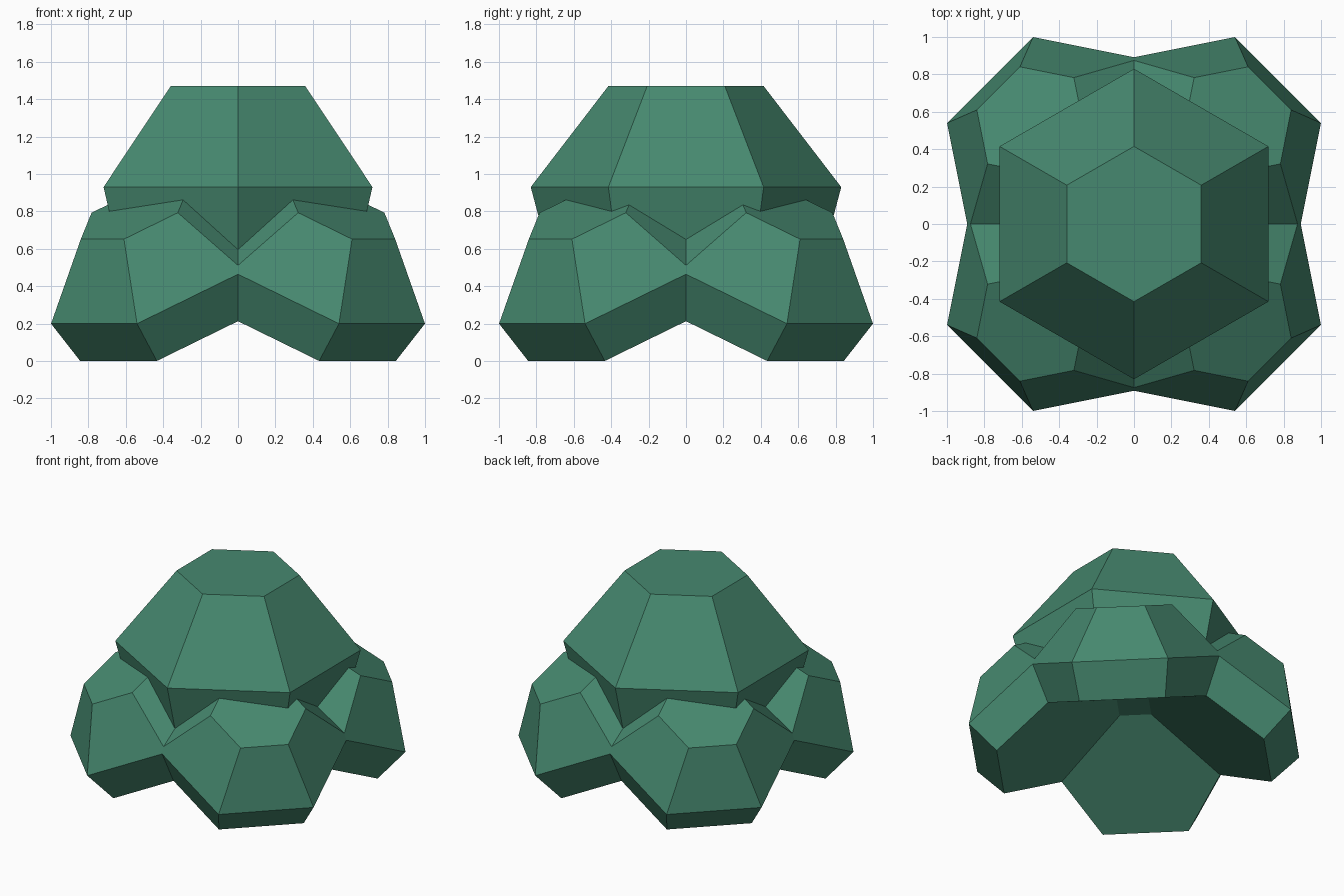
import bpy, bmesh
from math import radians, sin, cos, pi
from mathutils import Matrix

if "Cube" in bpy.data.objects:
    bpy.data.objects.remove(bpy.data.objects["Cube"])

green = bpy.data.materials.new("leaf_green")
green.diffuse_color = (0.062, 0.25, 0.16, 1)
green.use_nodes = True
green.node_tree.nodes["Principled BSDF"].inputs["Base Color"].default_value = green.diffuse_color


def hex_clump(name, rings, matrix):
    """Stack of hexagons, rings = (radius, z), points of the hexagon along local y."""
    bm = bmesh.new()
    loops = []
    for r, z in rings:
        loops.append([bm.verts.new((r * sin(k * pi / 3), r * cos(k * pi / 3), z))
                      for k in range(6)])
    for low, high in zip(loops, loops[1:]):
        for k in range(6):
            n = (k + 1) % 6
            bm.faces.new((low[k], low[n], high[n], high[k]))
    bm.faces.new(loops[0])
    bm.faces.new(loops[-1])
    bmesh.ops.recalc_face_normals(bm, faces=bm.faces)
    bm.transform(matrix)
    mesh = bpy.data.meshes.new(name)
    bm.to_mesh(mesh)
    bm.free()
    mesh.materials.append(green)
    obj = bpy.data.objects.new(name, mesh)
    bpy.context.collection.objects.link(obj)


# Upright crown clump
hex_clump("crown_clump", [(0.705, 0.46), (0.83, 0.93), (0.415, 1.47)], Matrix.Identity(4))

# Four lower clumps on the diagonals, leaning outwards
for i in range(4):
    place = (Matrix.Rotation(radians(45 + 90 * i), 4, 'Z')
             @ Matrix.Translation((0.601, 0, 0.481))
             @ Matrix.Rotation(radians(30), 4, 'Y'))
    hex_clump(f"lower_clump_{i + 1}", [(0.58, -0.265), (0.65, 0), (0.326, 0.36)], place)
